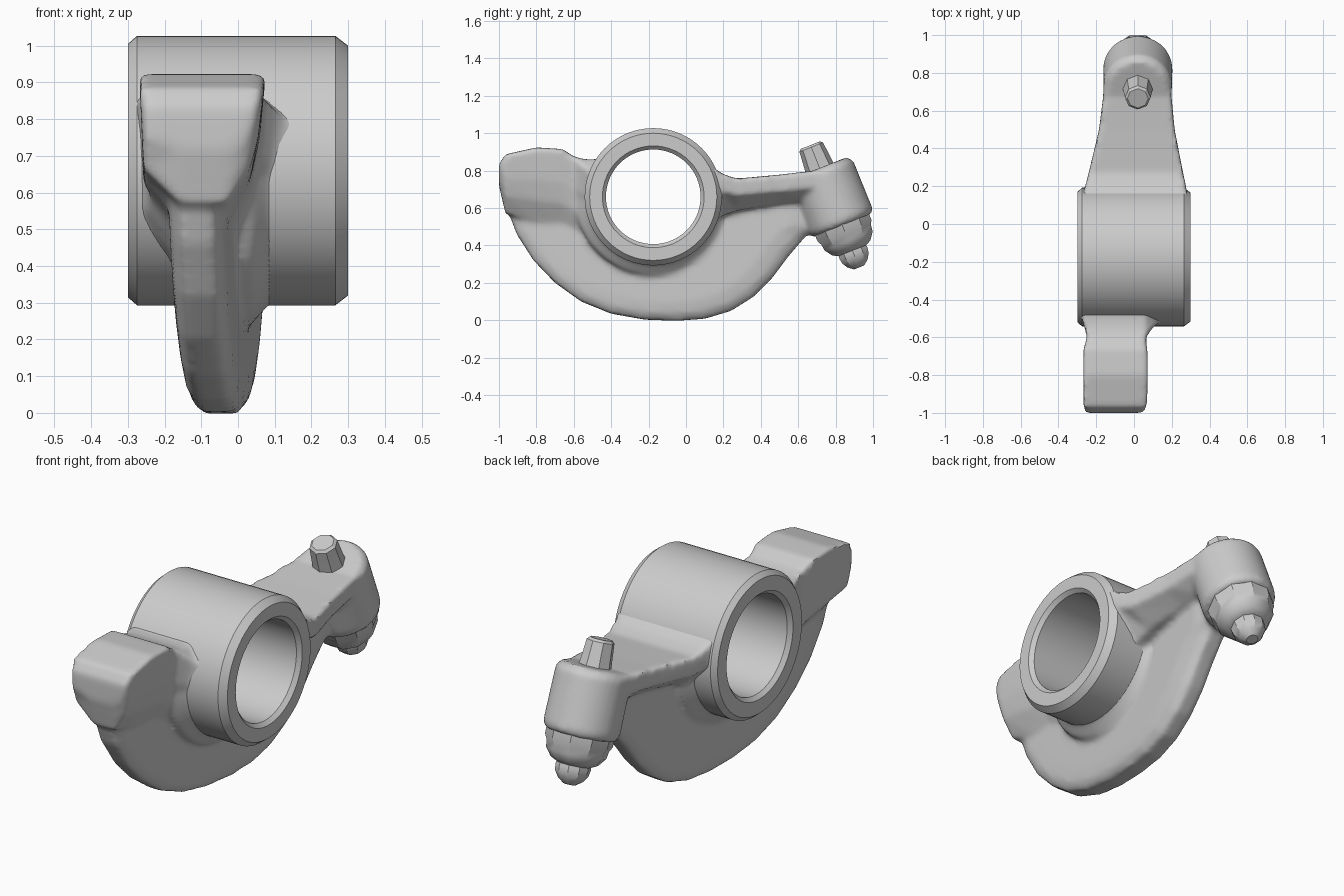
import bpy, bmesh, math
from mathutils import Vector

if "Cube" in bpy.data.objects:
    bpy.data.objects.remove(bpy.data.objects["Cube"])

HUB = Vector((0, -0.175, 0.66))


def loft(bm, rings, closed=False):
    """Skin a list of equal-length point rings; cap the ends unless closed."""
    rows = [[bm.verts.new(p) for p in r] for r in rings]
    n = len(rows[0])
    pairs = list(zip(rows, rows[1:]))
    if closed:
        pairs.append((rows[-1], rows[0]))
    else:
        bm.faces.new(rows[0][::-1])
        bm.faces.new(rows[-1])
    for a, b in pairs:
        for i in range(n):
            j = (i + 1) % n
            bm.faces.new((a[i], a[j], b[j], b[i]))


def lathe(bm, base, axis, profile, n, closed=False):
    """Revolve (distance along axis, radius) pairs around an axis."""
    d = Vector(axis).normalized()
    q = d.to_track_quat('Z', 'Y')
    loft(bm, [[Vector(base) + d * t + q @ Vector((r * math.cos(2 * math.pi * i / n),
                                                  r * math.sin(2 * math.pi * i / n), 0))
               for i in range(n)] for t, r in profile], closed)


def make(name, bm):
    bmesh.ops.recalc_face_normals(bm, faces=bm.faces)
    me = bpy.data.meshes.new(name)
    bm.to_mesh(me)
    bm.free()
    ob = bpy.data.objects.new(name, me)
    bpy.context.collection.objects.link(ob)
    return ob


def activate(ob):
    bpy.ops.object.select_all(action='DESELECT')
    ob.select_set(True)
    bpy.context.view_layer.objects.active = ob


def smooth(ob, angle=30):
    activate(ob)
    bpy.ops.object.shade_smooth_by_angle(angle=math.radians(angle))


body = bmesh.new()

# curved web, slightly skewed in x, with a rounded rim
outline = [(-.985, .76), (-.957, .6), (-.905, .46), (-.815, .32), (-.7, .2), (-.56, .1),
           (-.4, .035), (-.22, .003), (-.05, -.003), (.1, .008), (.24, .05), (.36, .125),
           (.46, .225), (.55, .345), (.64, .45), (.72, .5), (.72, .66), (.2, .68),
           (-.15, .7), (-.5, .74)]


def web_ring(s, h):
    return [(-.043 + .072 * y + h, -.15 + (y + .15) * s, .55 + (z - .55) * s) for y, z in outline]


loft(body, [web_ring(s, h) for s, h in ((.82, -.078), (.93, -.07), (1, -.045),
                                        (1, .045), (.93, .07), (.82, .078))])

# contact pad and its neck, flaring into the hub: (y, left, right, top, bottom)
pad = [(-1.0, -.262, .05, .835, .72), (-.965, -.268, .07, .887, .57), (-.8, -.268, .075, .924, .52),
       (-.66, -.268, .072, .915, .5), (-.6, -.25, .065, .875, .46), (-.54, -.265, .11, .86, .42),
       (-.49, -.28, .2, .86, .4), (-.4, -.28, .26, .86, .38)]
loft(body, [[(l, y, t), (min(r, .06), y, t), (r, y, t - max(0, r - .075) * .9 - .01),
             (r - .015, y, t - .01 - (t - b) * .4), (r * .45, y, t - (t - b) * .7),
             (-.03, y, b), (-.16, y, b), (l + .01, y, t - (t - b) * .7)] for y, l, r, t, b in pad])

# tapered arm flange
arm = [(.05, -.28, .28, .84, .48), (.14, -.275, .285, .82, .53), (.2, -.258, .275, .78, .56),
       (.27, -.24, .26, .757, .585), (.5, -.185, .215, .778, .625), (.66, -.165, .2, .797, .63),
       (.74, -.16, .19, .8, .63)]
loft(body, [[(l, y, t), (r, y, t), (r, y, t - .09), (r * .5, y, b), (l * .5, y, b), (l, y, t - .09)]
            for y, l, r, t, b in arm])

# hub core, plus a flared fillet along its lower half where the web meets it
lathe(body, HUB, (1, 0, 0), [(-.27, .357), (.27, .357)], 64)
flare = [(-.2, .33), (-.165, .375), (-.125, .42), (.035, .42), (.075, .375), (.11, .33)]
angles = [math.radians(172 + 186 * i / 40) for i in range(41)]
loft(body, [[(x, HUB.y + r * math.cos(a), HUB.z + r * math.sin(a)) for x, r in flare]
            for a in angles])

# slanted end boss
BASE, AXIS = (.02, .825, .535), (0, .37, -.93)
lathe(body, BASE, AXIS, [(-.3, .155), (-.27, .182), (.0, .184), (.03, .17)], 40)

rocker = make("rocker_body", body)

# bore cutter
cut = bmesh.new()
lathe(cut, HUB, (1, 0, 0), [(-.5, .31), (.5, .31)], 64)
cutter = make("bore_cutter", cut)
cutter.hide_render = True

# fuse and soften the casting, then cut the bore
mod = rocker.modifiers.new("fuse", 'REMESH')
mod.mode, mod.voxel_size = 'VOXEL', .014
mod = rocker.modifiers.new("soften", 'SMOOTH')
mod.factor, mod.iterations = .5, 7
mod = rocker.modifiers.new("bore", 'BOOLEAN')
mod.operation, mod.object, mod.solver = 'DIFFERENCE', cutter, 'EXACT'
activate(rocker)
for m in list(rocker.modifiers):
    bpy.ops.object.modifier_apply(modifier=m.name)
bpy.data.objects.remove(cutter)
smooth(rocker, 40)

# crisp bearing ring
bm = bmesh.new()
lathe(bm, HUB, (1, 0, 0), [(-.3, .272), (-.3, .345), (-.275, .367), (.265, .367), (.3, .34),
                           (.3, .272), (.28, .253), (-.28, .253)], 64, closed=True)
smooth(make("bearing_ring", bm))

# adjuster: peg on top, nut and ball end below
bm = bmesh.new()
lathe(bm, BASE, AXIS, [(-.432, .055), (-.42, .068), (-.33, .076), (-.25, .085)], 8)
smooth(make("adjuster_peg", bm))
bm = bmesh.new()
lathe(bm, BASE, AXIS, [(-.02, .165), (.06, .163), (.085, .15), (.12, .145), (.16, .115), (.175, .085)], 10)
smooth(make("lock_nut", bm))
bm = bmesh.new()
lathe(bm, BASE, AXIS, [(.15, .08), (.19, .085), (.22, .08), (.25, .06), (.272, .03)], 10)
smooth(make("ball_end", bm))
